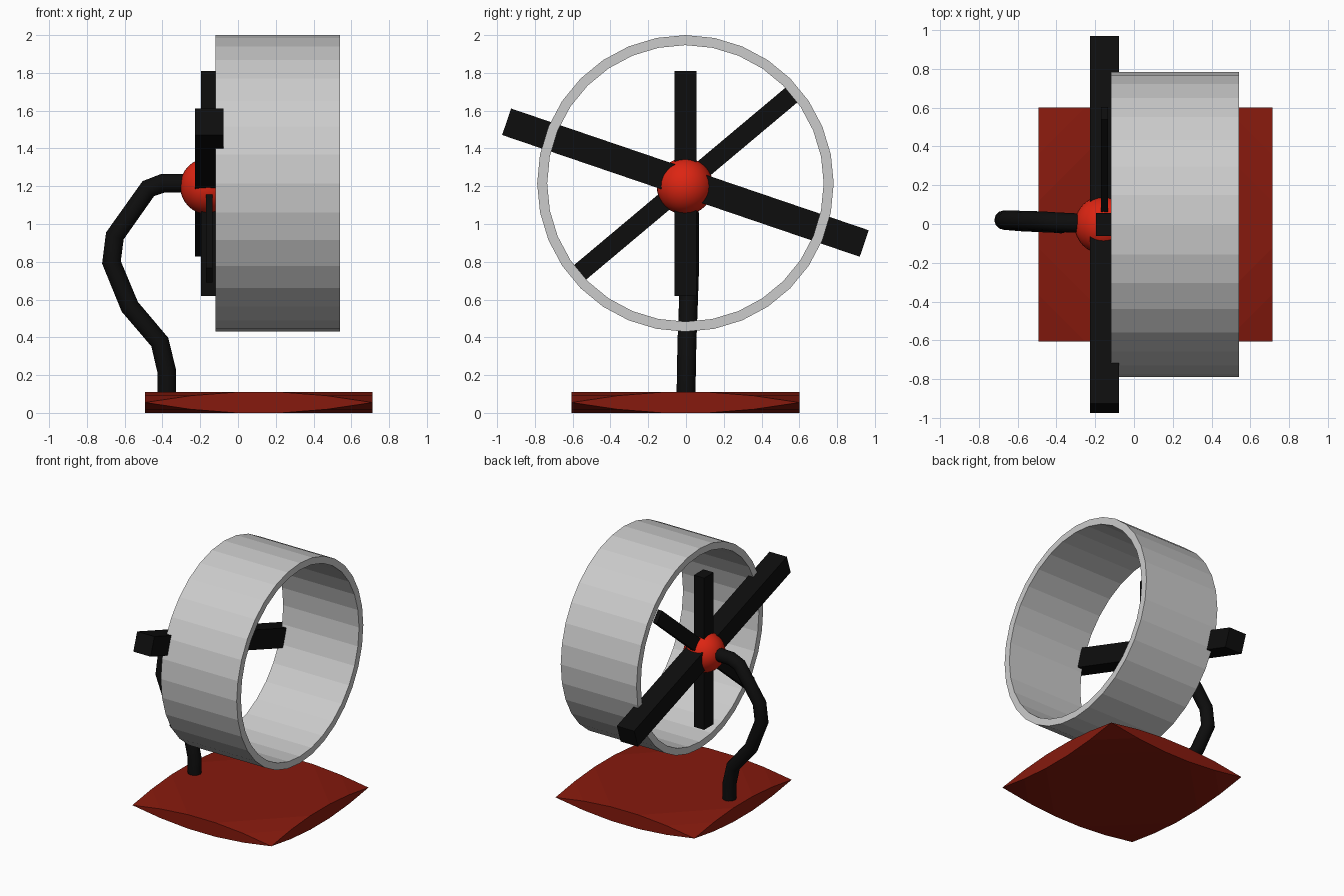
import bpy, bmesh
from math import radians, sin, cos, pi

if "Cube" in bpy.data.objects:
    bpy.data.objects.remove(bpy.data.objects["Cube"])


def material(name, rgb):
    m = bpy.data.materials.new(name)
    m.diffuse_color = (*rgb, 1)
    m.use_nodes = True
    m.node_tree.nodes["Principled BSDF"].inputs["Base Color"].default_value = m.diffuse_color
    return m


BLACK = material("black", (0.004, 0.004, 0.004))
RED = material("bright_red", (0.72, 0.018, 0.006))
DARK_RED = material("dark_red", (0.24, 0.01, 0.004))


def from_bmesh(name, bm, mat=None):
    bmesh.ops.recalc_face_normals(bm, faces=bm.faces)
    me = bpy.data.meshes.new(name)
    bm.to_mesh(me)
    bm.free()
    ob = bpy.data.objects.new(name, me)
    bpy.context.collection.objects.link(ob)
    if mat:
        me.materials.append(mat)
    return ob


# Base: square slab whose rim thins to a point at each corner
bm = bmesh.new()
half = 0.603
for side in (-1, 1):
    for t, h in ((0.12, 0.055), (0.36, 0.036), (half, 0.0)):
        for s in (-1, 1):
            for dz in {-h, h}:
                bm.verts.new((0.11 + s * t, -0.003 + side * half, 0.055 + dz))
                if t < half:
                    bm.verts.new((0.11 + side * half, -0.003 + s * t, 0.055 + dz))
bmesh.ops.convex_hull(bm, input=bm.verts)
from_bmesh("base", bm, DARK_RED)

# Arm: bent tube from base to hub
curve = bpy.data.curves.new("arm", 'CURVE')
curve.dimensions = '3D'
curve.bevel_depth = 0.05
curve.bevel_resolution = 4
curve.use_fill_caps = True
path = [(-0.377, 0.0, 0.08), (-0.377, 0.002, 0.22), (-0.414, 0.005, 0.375),
        (-0.573, 0.012, 0.562), (-0.67, 0.02, 0.797), (-0.652, 0.02, 0.937),
        (-0.475, 0.015, 1.187), (-0.40, 0.01, 1.215), (-0.2, 0.0, 1.215)]
spline = curve.splines.new('POLY')
spline.points.add(len(path) - 1)
for p, co in zip(spline.points, path):
    p.co = (*co, 1)
arm = bpy.data.objects.new("arm", curve)
bpy.context.collection.objects.link(arm)
curve.materials.append(BLACK)

# Hub
bpy.ops.mesh.primitive_uv_sphere_add(segments=32, ring_count=16, radius=0.15,
                                     location=(-0.157, -0.005, 1.2))
hub = bpy.context.object
hub.name = "hub"
hub.data.materials.append(RED)
bpy.ops.object.shade_smooth()

# Blades: bars crossing at the hub (depth, width, length, tilt, centre height)
for name, depth, width, length, tilt, z in (
        ("long_blade", 0.15, 0.148, 2.0, 71.2, 1.219),
        ("upright_blade", 0.09, 0.118, 1.19, 0, 1.215),
        ("diagonal_blade", 0.035, 0.1, 1.5, -50, 1.212)):
    bpy.ops.mesh.primitive_cube_add(size=1, location=(-0.152, -0.003, z),
                                    rotation=(radians(tilt), 0, 0))
    ob = bpy.context.object
    ob.name = name
    ob.scale = (depth, width, length)
    ob.data.materials.append(BLACK)

# Ring: faceted open tube around the x axis
bm = bmesh.new()
n = 32
profile = [(-0.118, 0.785), (0.54, 0.785), (0.54, 0.732), (-0.118, 0.732)]
loops = [[bm.verts.new((x, -0.003 + r * cos(2 * pi * i / n), 1.215 + r * sin(2 * pi * i / n)))
          for i in range(n)] for x, r in profile]
for k in range(4):
    a, b = loops[k], loops[(k + 1) % 4]
    for i in range(n):
        j = (i + 1) % n
        bm.faces.new((a[i], a[j], b[j], b[i]))
from_bmesh("ring", bm)
